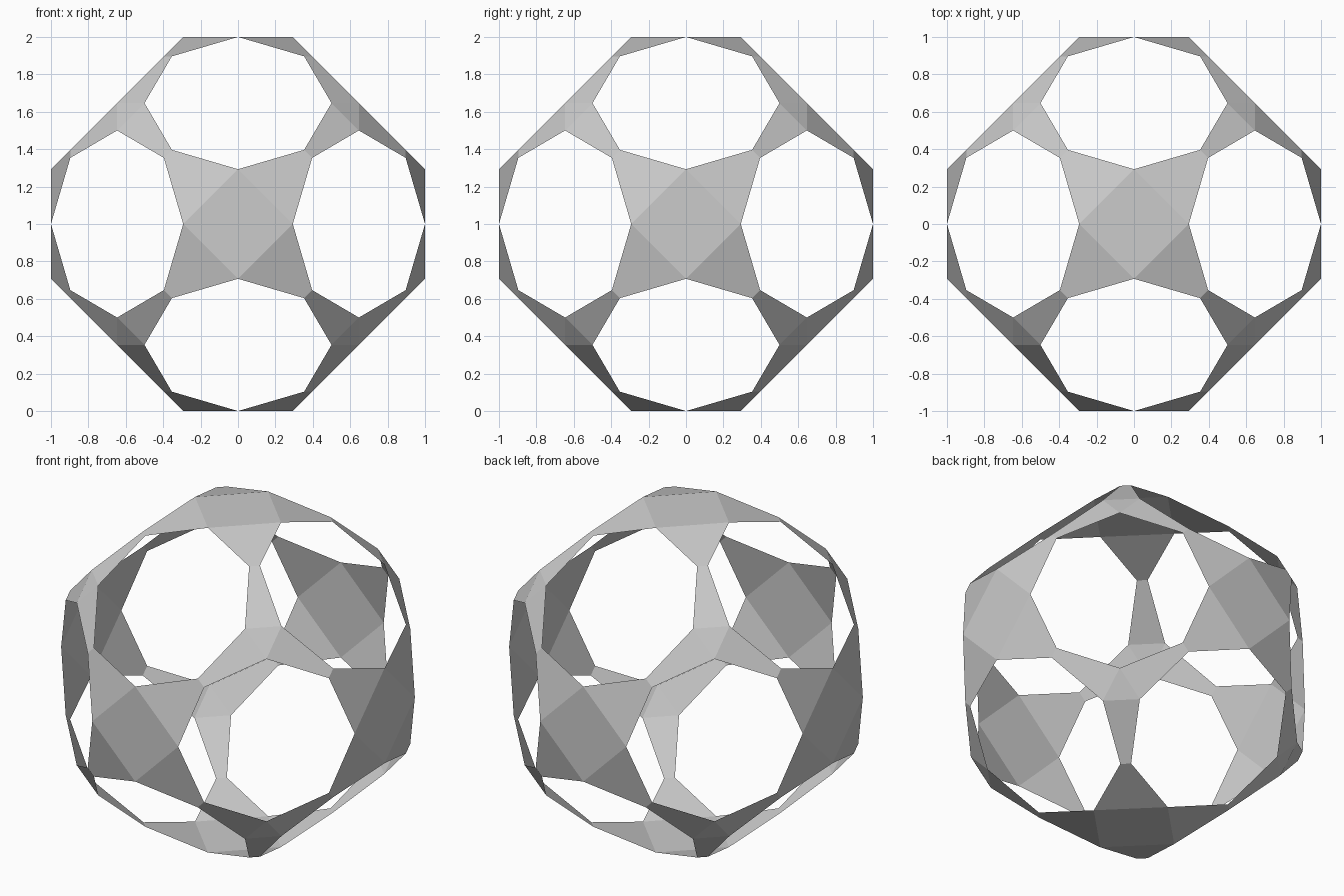
import bpy, bmesh, math
from itertools import product
from mathutils import Vector

if "Cube" in bpy.data.objects:
    bpy.data.objects.remove(bpy.data.objects["Cube"])

# Twelve regular octagonal openings lie on the edge directions of a cube;
# the shell is what joins them up.
R = 0.5                      # octagon radius
h = R / math.sqrt(2)
s = 1 - h                    # octagon centre offset along two axes
lo, near, far = s - h, s - R / 2, s + R / 2

bm = bmesh.new()


def face(points, axis, sign):
    """Add a face after turning z onto the given axis and mirroring it."""
    verts = []
    for p in points:
        q = [p[(i - axis - 1) % 3] for i in range(3)]
        verts.append(bm.verts.new(Vector((q[0] * sign[0], q[1] * sign[1],
                                          q[2] * sign[2] + 1))))
    bm.faces.new(verts)


for sign in product((1, -1), repeat=3):
    for axis in range(3):
        # arm flaring off the diamond edge
        face([(lo, 0, 1), (near, h, far), (h, near, far), (0, lo, 1)], axis, sign)
        # narrow arm running to the corner
        face([(near, h, far), (s, R, s), (R, s, s), (h, near, far)], axis, sign)
    # corner triangle
    face([(R, s, s), (s, R, s), (s, s, R)], 2, sign)

# diamonds on the six axis directions
for axis in range(3):
    for d in (1, -1):
        face([(lo, 0, d), (0, lo, d), (-lo, 0, d), (0, -lo, d)], axis, (1, 1, 1))

bmesh.ops.remove_doubles(bm, verts=bm.verts[:], dist=1e-4)
bmesh.ops.recalc_face_normals(bm, faces=bm.faces[:])

mesh = bpy.data.meshes.new("open_shell")
bm.to_mesh(mesh)
bm.free()
bpy.context.collection.objects.link(bpy.data.objects.new("open_shell", mesh))
